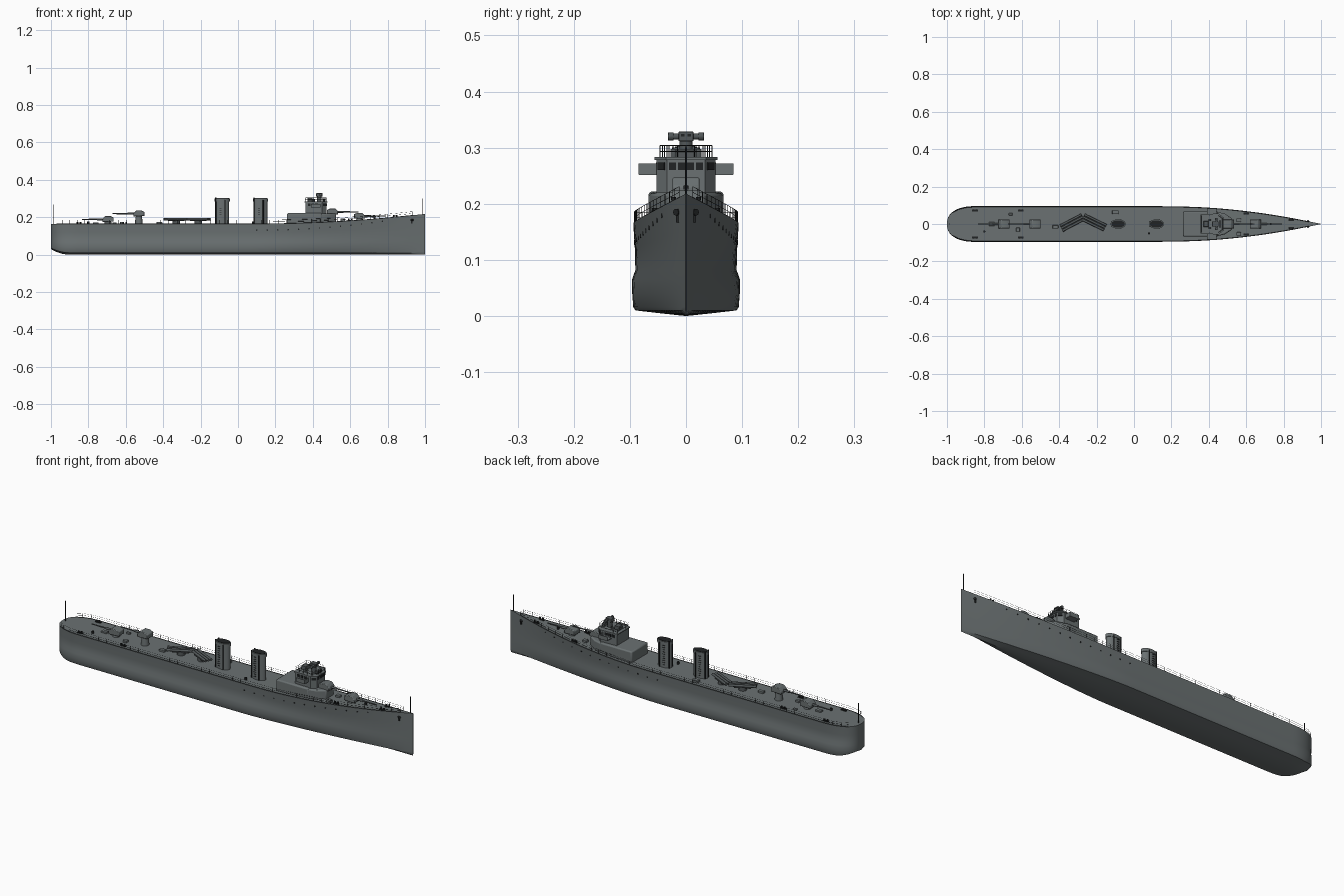
import bpy, bmesh, math
from mathutils import Matrix, Vector

cube = bpy.data.objects.get("Cube")
if cube:
    bpy.data.objects.remove(cube, do_unlink=True)


def material(name, col):
    m = bpy.data.materials.new(name)
    m.use_nodes = True
    m.diffuse_color = (*col, 1)
    b = m.node_tree.nodes["Principled BSDF"]
    b.inputs["Base Color"].default_value = (*col, 1)
    b.inputs["Roughness"].default_value = 0.8
    return m


GREY = material("ship grey", (0.145, 0.165, 0.168))
DARK = material("dark fittings", (0.015, 0.017, 0.018))
STEEL = material("gun steel", (0.085, 0.097, 0.1))


def finish(bm, name, mat, bevel=0):
    bmesh.ops.recalc_face_normals(bm, faces=bm.faces)
    me = bpy.data.meshes.new(name)
    bm.to_mesh(me)
    bm.free()
    ob = bpy.data.objects.new(name, me)
    bpy.context.collection.objects.link(ob)
    me.materials.append(mat)
    if bevel:
        mod = ob.modifiers.new("bevel", 'BEVEL')
        mod.width, mod.segments, mod.limit_method = bevel, 2, 'ANGLE'
    bpy.ops.object.select_all(action='DESELECT')
    ob.select_set(True)
    bpy.context.view_layer.objects.active = ob
    bpy.ops.object.shade_smooth_by_angle(angle=math.radians(35))
    return ob


def box(bm, c, s, turn=0):
    m = Matrix.Translation(c) @ Matrix.Rotation(turn, 4, 'Z') @ Matrix.Diagonal((*s, 1))
    bmesh.ops.create_cube(bm, size=1, matrix=m)


def rod(bm, a, b, r, r2=None, seg=12, squash=1):
    a, b = Vector(a), Vector(b)
    d = b - a
    m = Matrix.Translation((a + b) / 2) @ Matrix.Diagonal((1, squash, 1, 1)) @ d.to_track_quat('Z', 'Y').to_matrix().to_4x4()
    bmesh.ops.create_cone(bm, cap_ends=True, segments=seg, radius1=r,
                          radius2=r if r2 is None else r2, depth=d.length, matrix=m)


def prism(bm, pts, z0, z1):
    vs = [bm.verts.new((x, y, z0)) for x, y in pts]
    f = bm.faces.new(vs)
    top = bmesh.ops.extrude_face_region(bm, geom=[f])["geom"]
    bmesh.ops.translate(bm, vec=(0, 0, z1 - z0), verts=[v for v in top if isinstance(v, bmesh.types.BMVert)])


# Hull form: plan widths, sheer and section
def sheer(x):
    return 0.165 + 0.053 * max(0, (x - 0.1) / 0.9) ** 2


def plan(x, start, power):
    w = 0.094
    if x > start:
        w *= 1 - ((x - start) / (1 - start)) ** power
    if x < -0.84:
        t = min(1, (-0.84 - x) / 0.16)
        w *= (1 - t ** 2.4) ** (1 / 2.4)
    return max(w, 0.0006)


SECTION = [(0, 0), (0.5, 0.005), (0.96, 0.010), (1.0, 0.016), (1.02, 0.04),
           (1.02, 0.066), (0.96, 0.082), (0.97, 0.12), (1.0, 0.165)]


def half(x, k):
    f, z = SECTION[k]
    t = z / 0.165
    top, low = plan(x, 0.2, 1.9), plan(x, 0.1, 1.4)
    return f * (low + (top - low) * t ** 0.8), z * (sheer(x) / 0.165 if z > 0.1 else 1)


def side(x, z):
    for k in range(3, len(SECTION) - 1):
        (y0, z0), (y1, z1) = half(x, k), half(x, k + 1)
        if z0 <= z <= z1:
            return y0 + (y1 - y0) * (z - z0) / (z1 - z0)
    return half(x, len(SECTION) - 1)[0]


stations = [-0.84 - 0.16 * math.cos(i * math.pi / 24) for i in range(12)]
stations += [-0.84 + 1.84 * i / 46 for i in range(47)]
bm = bmesh.new()
rings = []
for x in stations:
    right = [(-half(x, k)[0], half(x, k)[1]) for k in range(len(SECTION))]
    deck = [(0, sheer(x))]
    left = [(-y, z) for y, z in reversed(right[1:])]
    lift = 0.03 * max(0, (-0.9 - x) / 0.1) ** 2
    rings.append([bm.verts.new((x, y, z + lift * max(0, 1 - z / 0.07))) for y, z in right + deck + left])
n = len(rings[0])
for a, b in zip(rings, rings[1:]):
    for i in range(n):
        bm.faces.new((a[i], a[(i + 1) % n], b[(i + 1) % n], b[i]))
for r in (rings[0], rings[-1]):
    bm.faces.new(r)
finish(bm, "hull", GREY)

# Guard rails, deck edge strip and flagstaffs
bm = bmesh.new()
edge = []
for s in (-1, 1):
    pts = [(x, s * (plan(x, 0.2, 1.9) - 0.002), sheer(x)) for x in
           [-0.97, -0.94, -0.9, -0.86] + [-0.82 + 0.045 * i for i in range(40)]]
    for i, (x, y, z) in enumerate(pts):
        rod(bm, (x, y, z), (x, y, z + 0.02), 0.0007, seg=4)
        if i:
            px, py, pz = pts[i - 1]
            for h in (0.01, 0.02):
                rod(bm, (px, py, pz + h), (x, y, z + h), 0.0005, seg=4)
            rod(bm, (px, py, pz), (x, y, z), 0.0016, seg=4)
rod(bm, (-0.985, 0, 0.16), (-0.985, 0, 0.268), 0.0016, seg=6)
rod(bm, (0.985, 0, 0.21), (0.985, 0, 0.3), 0.0016, seg=6)
finish(bm, "guard_rails_and_staffs", DARK)

# Portholes and anchors
bm = bmesh.new()
for i in range(13):
    x = 0.1 + 0.056 * i
    z = sheer(x) - 0.034 + 0.018 * (i / 12) ** 2
    for s in (-1, 1):
        y = side(x, z)
        rod(bm, (x, s * (y - 0.003), z), (x, s * (y + 0.001), z), 0.004)
finish(bm, "portholes", DARK)
bm = bmesh.new()
for s in (-1, 1):
    y = side(0.93, 0.182)
    rod(bm, (0.925, s * (y - 0.004), 0.185), (0.935, s * (y + 0.004), 0.185), 0.006)
    box(bm, (0.93, s * (y + 0.001), 0.178), (0.008, 0.006, 0.022))
finish(bm, "anchors", DARK)

# Funnels with caps, steam pipes and rungs
for name, x in (("aft_funnel", -0.085), ("forward_funnel", 0.12)):
    bm = bmesh.new()
    rod(bm, (x, 0, 0.16), (x, 0, 0.295), 0.038, seg=32, squash=0.58)
    rod(bm, (x, 0, 0.284), (x, 0, 0.3), 0.041, seg=32, squash=0.6)
    finish(bm, name, GREY)
    bm = bmesh.new()
    rod(bm, (x, 0, 0.298), (x, 0, 0.302), 0.036, seg=32, squash=0.55)
    for s in (-1, 1):
        rod(bm, (x + 0.015, s * 0.023, 0.165), (x + 0.015, s * 0.023, 0.293), 0.003, seg=8)
        rod(bm, (x - 0.034, s * 0.013, 0.165), (x - 0.034, s * 0.013, 0.305), 0.003, seg=8)
        for i in range(10):
            box(bm, (x - 0.008, s * 0.0225, 0.18 + 0.011 * i), (0.012, 0.003, 0.0015))
    finish(bm, name + "_pipes", DARK)

# Bridge: deckhouse, wheelhouse, wings and windows
bm = bmesh.new()
box(bm, (0.355, 0, 0.19), (0.185, 0.134, 0.064))
prism(bm, [(0.44, -0.067), (0.485, -0.055), (0.525, -0.03), (0.525, 0.03), (0.485, 0.055), (0.44, 0.067)], 0.16, 0.22)
finish(bm, "deckhouse", GREY, 0.006)
bm = bmesh.new()
prism(bm, [(0.36, -0.05), (0.45, -0.053), (0.474, -0.034), (0.474, 0.034), (0.45, 0.053), (0.36, 0.05)], 0.22, 0.28)
prism(bm, [(0.355, -0.052), (0.452, -0.056), (0.478, -0.036), (0.478, 0.036), (0.452, 0.056), (0.355, 0.052)], 0.278, 0.283)
finish(bm, "wheelhouse", GREY)
bm = bmesh.new()
for s in (-1, 1):
    box(bm, (0.415, s * 0.066, 0.253), (0.05, 0.036, 0.004))
    box(bm, (0.439, s * 0.066, 0.262), (0.003, 0.036, 0.02))
    box(bm, (0.415, s * 0.083, 0.262), (0.05, 0.003, 0.02))
finish(bm, "bridge_wings", GREY)
bm = bmesh.new()
for y in (-0.024, -0.008, 0.008, 0.024):
    box(bm, (0.474, y, 0.267), (0.003, 0.013, 0.013))
for s in (-1, 1):
    box(bm, (0.4625, s * 0.0438, 0.267), (0.003, 0.02, 0.013), s * math.atan2(0.024, 0.019))
    for x in (0.38, 0.4, 0.42):
        box(bm, (x, s * 0.0515, 0.267), (0.014, 0.004, 0.013))
finish(bm, "bridge_windows", DARK)

# Open bridge rail, director and rangefinder
bm = bmesh.new()
corners = [(0.36, -0.046), (0.45, -0.046), (0.472, -0.03), (0.472, 0.03), (0.45, 0.046), (0.36, 0.046)]
for a, b in zip(corners, corners[1:] + corners[:1]):
    for i in range(4):
        x, y = (a[j] + (b[j] - a[j]) * i / 4 for j in (0, 1))
        rod(bm, (x, y, 0.28), (x, y, 0.304), 0.0008, seg=4)
    for z in (0.293, 0.304):
        rod(bm, (*a, z), (*b, z), 0.0007, seg=4)
finish(bm, "open_bridge_rail", DARK)
bm = bmesh.new()
rod(bm, (0.435, 0, 0.28), (0.435, 0, 0.312), 0.012, seg=16)
box(bm, (0.435, 0, 0.32), (0.034, 0.026, 0.017))
rod(bm, (0.44, -0.024, 0.32), (0.44, 0.024, 0.32), 0.0055)
for s in (-1, 1):
    rod(bm, (0.44, s * 0.022, 0.32), (0.44, s * 0.032, 0.32), 0.0075)
    rod(bm, (0.405, s * 0.022, 0.28), (0.405, s * 0.022, 0.298), 0.006)
box(bm, (0.385, 0, 0.292), (0.025, 0.03, 0.022))
box(bm, (0.46, 0, 0.29), (0.012, 0.04, 0.016))
finish(bm, "director", STEEL, 0.001)
bm = bmesh.new()
for s in (-1, 1):
    box(bm, (0.452, s * 0.006, 0.322), (0.002, 0.006, 0.005))
finish(bm, "director_ports", DARK)


# Main guns with sloped shields
def gun(name, x, z, base, d):
    bm = bmesh.new()
    rod(bm, (x, 0, base), (x, 0, z + 0.004), 0.02, 0.017, seg=20)
    vs = [bm.verts.new((x + d * px, -0.024, z + pz)) for px, pz in
          ((-0.03, 0.004), (-0.03, 0.026), (-0.012, 0.034), (0.014, 0.034), (0.03, 0.018), (0.03, 0.002))]
    top = bmesh.ops.extrude_face_region(bm, geom=[bm.faces.new(vs)])["geom"]
    bmesh.ops.translate(bm, vec=(0, 0.048, 0), verts=[v for v in top if isinstance(v, bmesh.types.BMVert)])
    finish(bm, name + "_shield", GREY, 0.003)
    bm = bmesh.new()
    rod(bm, (x + d * 0.02, 0, z + 0.016), (x + d * 0.06, 0, z + 0.016), 0.0055)
    rod(bm, (x + d * 0.06, 0, z + 0.016), (x + d * 0.14, 0, z + 0.016), 0.0036, 0.0026)
    finish(bm, name + "_barrel", STEEL)


gun("bow_gun", 0.65, 0.19, 0.175, 1)
gun("bridge_gun", 0.505, 0.213, 0.2, 1)
gun("raised_stern_gun", -0.53, 0.203, 0.16, -1)
gun("stern_gun", -0.695, 0.173, 0.16, -1)

# Triple torpedo tubes, trained in a chevron
for name, cx, turn in (("aft_tubes", -0.33, 0.48), ("forward_tubes", -0.212, -0.45)):
    c = Vector((cx, 0.008, 0.19))
    along = Vector((math.cos(turn), math.sin(turn), 0))
    across = Vector((-along.y, along.x, 0))
    bm = bmesh.new()
    rod(bm, (c.x, c.y, 0.16), (c.x, c.y, 0.184), 0.02, seg=20)
    box(bm, c - Vector((0, 0, 0.008)), (0.08, 0.04, 0.004), turn)
    for k in (-1, 0, 1):
        p = c + across * 0.0145 * k
        rod(bm, p - along * 0.064, p + along * 0.064, 0.0062)
        rod(bm, p - along * 0.066, p - along * 0.058, 0.0072)
    finish(bm, name, STEEL)

# Hatches, lockers and deck gear
bm = bmesh.new()
for x, y, sx, sy, h in ((-0.1, 0.063, 0.034, 0.02, 0.012), (-0.42, -0.015, 0.03, 0.018, 0.01),
                        (0.56, -0.053, 0.024, 0.018, 0.014), (0.56, 0.02, 0.024, 0.02, 0.01),
                        (-0.66, 0.052, 0.02, 0.012, 0.008), (-0.62, -0.03, 0.02, 0.02, 0.01),
                        (-0.76, 0.0, 0.03, 0.02, 0.008)):
    box(bm, (x, y, sheer(x) + h / 2 - 0.002), (sx, sy, h + 0.004))
finish(bm, "hatches", GREY, 0.002)
bm = bmesh.new()
for x, y in ((-0.85, 0.073), (-0.605, 0.073), (0.6, 0.056), (0.84, 0.022)):
    for s in (-1, 1):
        z = sheer(x)
        box(bm, (x, s * y, z + 0.001), (0.03, 0.01, 0.004))
        for dx in (-0.008, 0.008):
            rod(bm, (x + dx, s * y, z), (x + dx, s * y, z + 0.011), 0.004, 0.0045)
for x, y in ((0.08, -0.05), (-0.8, -0.04), (0.73, 0)):
    rod(bm, (x, y, sheer(x) - 0.002), (x, y, sheer(x) + 0.012), 0.006)
finish(bm, "bollards", DARK)
